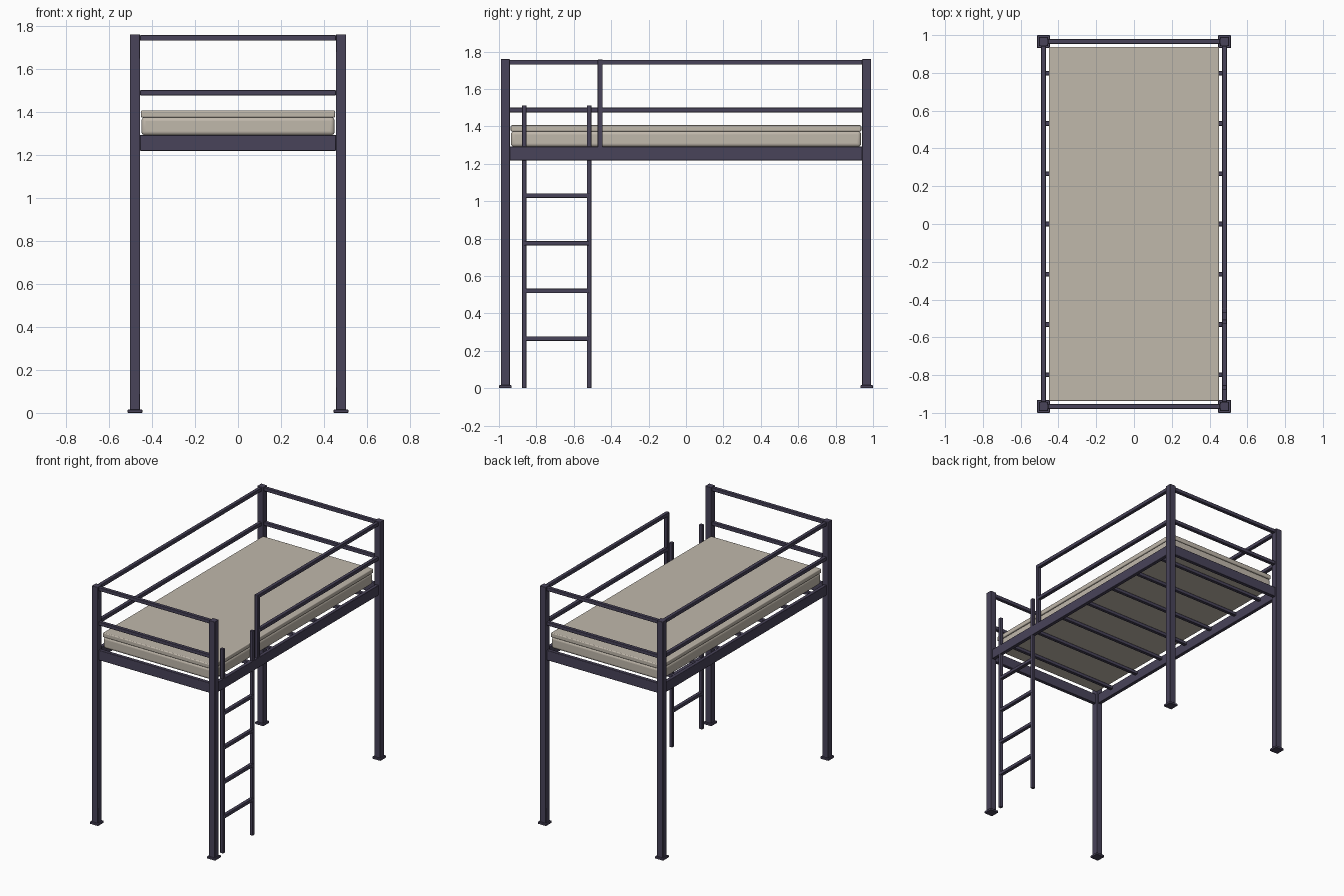
import bpy, bmesh

if "Cube" in bpy.data.objects:
    bpy.data.objects.remove(bpy.data.objects["Cube"])


def material(name, rgb):
    m = bpy.data.materials.new(name)
    m.diffuse_color = (*rgb, 1)
    m.use_nodes = True
    m.node_tree.nodes["Principled BSDF"].inputs["Base Color"].default_value = m.diffuse_color
    return m


METAL = material("dark_metal", (0.065, 0.056, 0.1))
FABRIC = material("beige_fabric", (0.53, 0.48, 0.41))


def box(name, lo, hi, mat=METAL, bevel=0.003, segments=2):
    """Softly bevelled box between two corners."""
    bm = bmesh.new()
    bmesh.ops.create_cube(bm, size=1)
    for v in bm.verts:
        v.co = [(a + b) / 2 + c * (b - a) for a, b, c in zip(lo, hi, v.co)]
    me = bpy.data.meshes.new(name)
    bm.to_mesh(me)
    bm.free()
    ob = bpy.data.objects.new(name, me)
    bpy.context.collection.objects.link(ob)
    me.materials.append(mat)
    mod = ob.modifiers.new("bevel", "BEVEL")
    mod.width, mod.segments = bevel, segments
    bpy.context.view_layer.objects.active = ob
    bpy.ops.object.select_all(action='DESELECT')
    ob.select_set(True)
    bpy.ops.object.shade_smooth_by_angle()
    return ob


PX, PY = 0.479, 0.966      # post centres
P, R = 0.024, 0.013        # half widths of posts and rails
IN_X, IN_Y = PX - P, PY - P


def rail_x(name, y, z, h=R):
    box(name, (-IN_X, y - R, z - h), (IN_X, y + R, z + h))


def rail_y(name, x, z, y0=-IN_Y, y1=IN_Y, h=R):
    box(name, (x - R, y0, z - h), (x + R, y1, z + h))


def upright(name, y, z0, z1, r=0.012):
    box(name, (PX - r, y - r, z0), (PX + r, y + r, z1))


# corner posts with foot plates
for sx, side in ((-1, "left"), (1, "right")):
    for sy, end in ((-1, "front"), (1, "back")):
        x, y = sx * PX, sy * PY
        box(f"{end}_{side}_post", (x - P, y - P, 0.005), (x + P, y + P, 1.76))
        box(f"{end}_{side}_foot", (x - .034, y - .034, 0), (x + .034, y + .034, 0.016))

# bed frame and guard rails at both ends
for y, end in ((-PY, "front"), (PY, "back")):
    rail_x(f"{end}_frame_beam", y, 1.255, 0.037)
    rail_x(f"{end}_middle_rail", y, 1.488)
    rail_x(f"{end}_top_rail", y, 1.743)

# long sides, with the ladder opening on the right
GATE = -0.459
for x, side, start in ((-PX, "left", -IN_Y), (PX, "right", GATE)):
    rail_y(f"{side}_frame_beam", x, 1.255, h=0.037)
    rail_y(f"{side}_middle_rail", x, 1.488, start)
    rail_y(f"{side}_top_rail", x, 1.743, start)
upright("guard_end_post", GATE, 1.285, 1.757, R)

# slats under the mattress
for i in range(7):
    y = (i - 3) * 0.266
    box(f"slat_{i + 1}", (-PX, y - .012, 1.264), (PX, y + .012, 1.288))

# ladder
LY0, LY1 = -0.865, -0.518
upright("ladder_front_rail", LY0, 0, 1.512)
upright("ladder_back_rail", LY1, 0, 1.512)
for i in range(4):
    rail_y(f"ladder_rung_{i + 1}", PX, 0.265 + i * 0.255, LY0, LY1, 0.012)

# mattress: rounded body and a top layer above the seam
box("mattress_body", (-.449, -.936, 1.29), (.449, .936, 1.375), FABRIC, 0.018, 4)
box("mattress_top", (-.451, -.937, 1.373), (.451, .937, 1.406), FABRIC, 0.006, 3)
